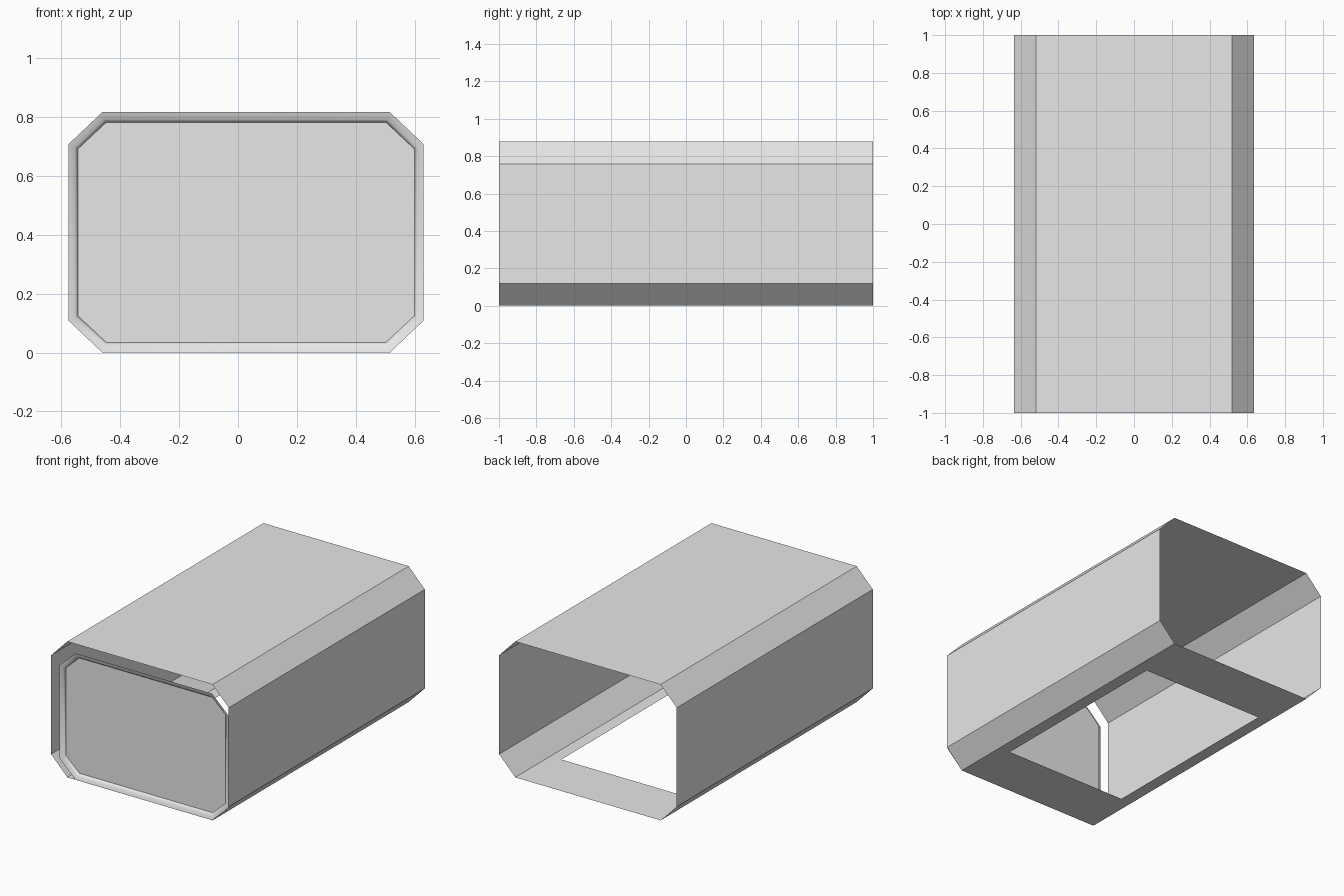
import bpy
import bmesh
import math

cube = bpy.data.objects.get("Cube")
if cube:
    bpy.data.objects.remove(cube, do_unlink=True)

grey = bpy.data.materials.new("light_grey")
grey.use_nodes = True
COLOUR = (0.8, 0.8, 0.8, 1)
grey.diffuse_color = COLOUR
grey.node_tree.nodes["Principled BSDF"].inputs["Base Color"].default_value = COLOUR


def octagon(bm, x0, x1, z0, z1, cx, cz, y):
    """Ring of a rectangle with cut corners, starting at the bottom edge."""
    pts = [(x0 + cx, z0), (x1 - cx, z0), (x1, z0 + cz), (x1, z1 - cz),
           (x1 - cx, z1), (x0 + cx, z1), (x0, z1 - cz), (x0, z0 + cz)]
    return [bm.verts.new((x, y, z)) for x, z in pts]


def bridge(bm, a, b, skip=()):
    """Join two rings of equal length with quads."""
    n = len(a)
    for i in range(n):
        if i not in skip:
            j = (i + 1) % n
            bm.faces.new((a[i], a[j], b[j], b[i]))


def finish(bm, name):
    mesh = bpy.data.meshes.new(name)
    bm.to_mesh(mesh)
    bm.free()
    mesh.materials.append(grey)
    obj = bpy.data.objects.new(name, mesh)
    bpy.context.collection.objects.link(obj)
    bpy.ops.object.select_all(action='DESELECT')
    obj.select_set(True)
    bpy.context.view_layer.objects.active = obj
    bpy.ops.object.shade_smooth_by_angle(angle=math.radians(35))
    return obj


# Open-ended sleeve with a rectangular opening in its floor
bm = bmesh.new()
front, back = [octagon(bm, -0.634, 0.634, 0, 0.877, 0.115, 0.119, y) for y in (-1, 1)]
bridge(bm, front, back, skip=(0,))
floor = [front[0], front[1], back[1], back[0]]
hole = [bm.verts.new((sx * 0.44, sy * 0.643, 0))
        for sx, sy in ((-1, -1), (1, -1), (1, 1), (-1, 1))]
bridge(bm, floor, hole)
finish(bm, "sleeve")

# Front panel with a dished rim stepping in to a flat recessed face
bm = bmesh.new()
rings = []
for inset, y in ((0, -1), (0.022, -0.993), (0.029, -0.985), (0.032, -0.975)):
    cut = 0.6 * inset
    rings.append(octagon(bm, -0.576 + inset, 0.631 - inset, 1.1 * inset,
                         0.817 - 1.1 * inset, 0.115 - cut, 0.109 - cut, y))
for a, b in zip(rings, rings[1:]):
    bridge(bm, a, b)
bm.faces.new(rings[-1])
finish(bm, "front_panel")
